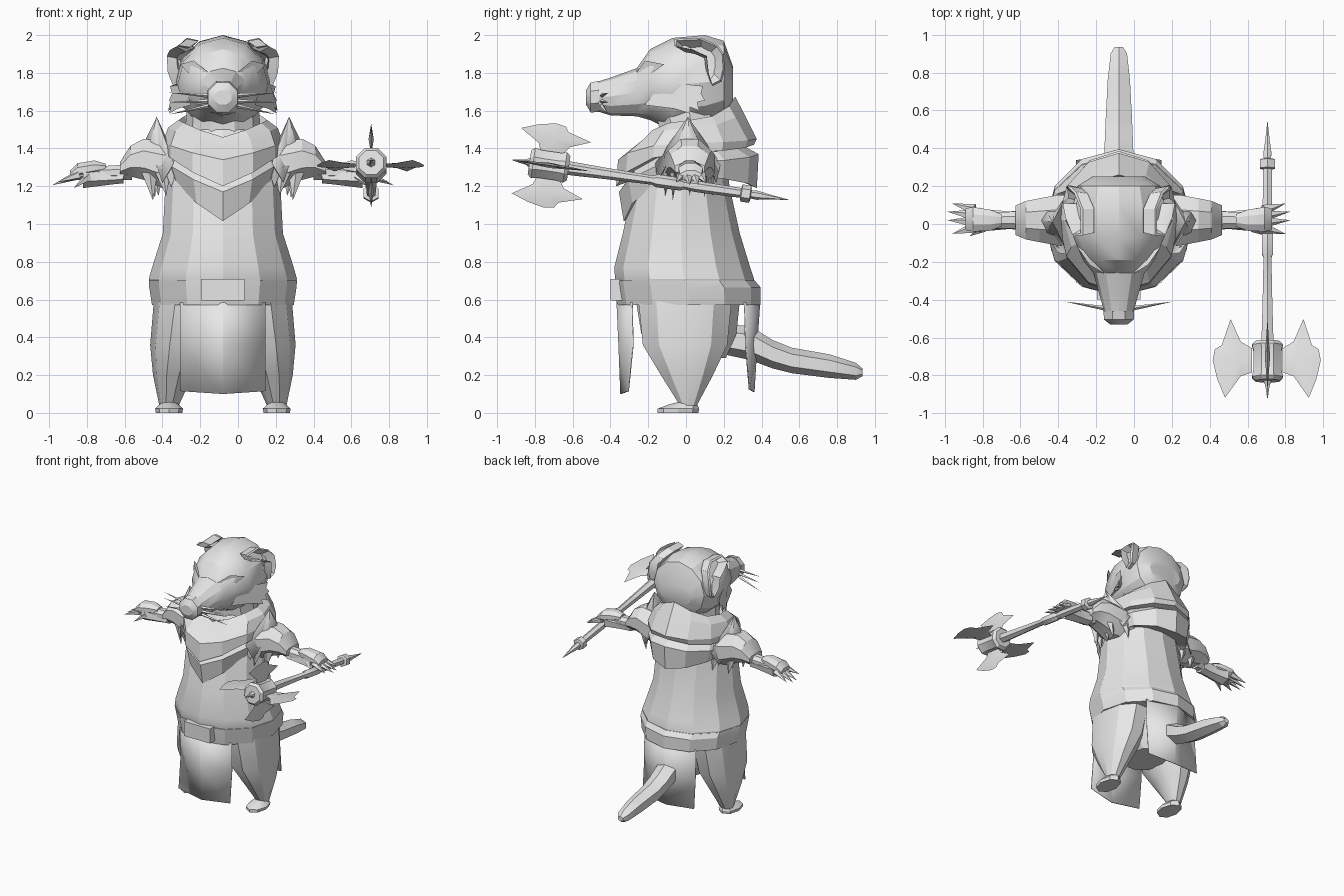
import bpy, bmesh, math
from mathutils import Vector

CX = -0.08  # mirror line of the figure
grey = bpy.data.materials.new("plain_grey")
grey.diffuse_color = (0.8, 0.8, 0.8, 1)


def make(name, verts, faces, solid=0.0, angle=28):
    me = bpy.data.meshes.new(name)
    me.from_pydata([tuple(v) for v in verts], [], faces)
    bm = bmesh.new()
    bm.from_mesh(me)
    bmesh.ops.recalc_face_normals(bm, faces=bm.faces)
    bm.to_mesh(me)
    bm.free()
    ob = bpy.data.objects.new(name, me)
    bpy.context.collection.objects.link(ob)
    me.materials.append(grey)
    if solid:
        m = ob.modifiers.new("thickness", "SOLIDIFY")
        m.thickness, m.offset = solid, 0
    bpy.ops.object.select_all(action="DESELECT")
    ob.select_set(True)
    bpy.context.view_layer.objects.active = ob
    bpy.ops.object.shade_smooth_by_angle(angle=math.radians(angle))
    return ob


def skin(name, rings, caps=True, **kw):
    n = len(rings[0])
    verts = [v for r in rings for v in r]
    faces = [(i*n + j, i*n + (j+1) % n, (i+1)*n + (j+1) % n, (i+1)*n + j)
             for i in range(len(rings)-1) for j in range(n)]
    if caps:
        faces += [tuple(range(n)), tuple(range(len(verts)-n, len(verts)))]
    return make(name, verts, faces, **kw)


def ring(c, p, q, n, turn=0.0):
    c, p, q = Vector(c), Vector(p), Vector(q)
    return [c + p*math.cos(a) + q*math.sin(a)
            for a in (turn + 2*math.pi*k/n for k in range(n))]


def loft_z(name, rows, n=12, turn=0.0, **kw):
    # rows: z, x centre, half width, front y, back y
    return skin(name, [ring((x, (f+b)/2, z), (w, 0, 0), (0, (b-f)/2, 0), n, turn)
                       for z, x, w, f, b in rows], **kw)


def loft_y(name, rows, x=CX, n=10, turn=math.pi/2, **kw):
    # rows: y, bottom z, top z, half width
    return skin(name, [ring((x, y, (lo+hi)/2), (w, 0, 0), (0, 0, (hi-lo)/2), n, turn)
                       for y, lo, hi, w in rows], **kw)


def loft_x(name, rows, s, n=8, **kw):
    # rows: distance from mirror line, y centre, half depth, bottom z, top z
    return skin(name, [ring((CX + s*u, y, (lo+hi)/2), (0, d, 0), (0, 0, (hi-lo)/2), n, math.pi/8)
                       for u, y, d, lo, hi in rows], **kw)


def spike(name, a, b, r, n=4, flat=1.0):
    a, b = Vector(a), Vector(b)
    d = (b-a).normalized()
    p = d.cross(Vector((0, 0, 1)) if abs(d.z) < 0.9 else Vector((0, 1, 0))).normalized()
    base = ring(a, p*r, d.cross(p)*r*flat, n)
    return make(name, base + [b], [(i, (i+1) % n, n) for i in range(n)] + [tuple(range(n))])


# Tunic, belt and buckle
loft_z("tunic", [(0.58, CX, .36, -.355, .37), (0.71, CX, .392, -.375, .36), (0.77, CX, .375, -.38, .34),
                 (0.95, CX, .318, -.335, .285), (1.2, CX, .305, -.28, .23), (1.42, CX, .25, -.20, .21),
                 (1.5, CX, .18, -.15, .18)], angle=20)
loft_z("belt", [(0.57, CX, .375, -.365, .395), (0.665, CX, .39, -.38, .395), (0.70, CX, .392, -.382, .365)], angle=20)
bk = [(CX+a, y, z) for y in (-.40, -.33) for a, z in ((-.115, .595), (.115, .595), (.115, .71), (-.115, .71))]
make("buckle", bk, [(0, 1, 2, 3), (4, 5, 6, 7), (0, 1, 5, 4), (1, 2, 6, 5), (2, 3, 7, 6), (3, 0, 4, 7)])

# Hanging cloth panels, front and back
for name, rows in (("front_cloth", ((.585, -.365, -.285), (.36, -.355, -.28), (.1, -.345, -.305))),
                   ("back_cloth", ((.585, .39, .31), (.36, .375, .315), (.11, .36, .335)))):
    v = [(CX + u, mid if u == 0 else side, z + (.015 if u and z < .2 else 0))
         for z, mid, side in rows for u in (-.225, 0, .225)]
    make(name, v, [(r*3+c, r*3+c+1, r*3+c+4, r*3+c+3) for r in range(2) for c in range(2)], solid=.006, angle=10)

# Hips and tail
loft_z("hips", [(.6, CX, .33, -.28, .30), (.42, CX, .27, -.25, .28), (.29, CX, .14, -.14, .22)], n=10)
loft_y("tail", [(.2, .31, .47, .07), (.34, .28, .46, .09), (.46, .235, .385, .085), (.56, .21, .345, .08),
                (.76, .185, .31, .068), (.9, .175, .265, .05), (.935, .195, .235, .025)], n=6)

for s, side in ((-1, "right"), (1, "left")):
    def P(u, y, z):
        return (CX + s*u, y, z)

    # Legs and feet
    loft_z(side + "_leg", [(.6, CX+s*.20, .165, -.265, .255), (.36, CX+s*.235, .15, -.24, .23),
                           (.2, CX+s*.265, .105, -.14, .15), (.04, CX+s*.285, .052, -.035, .06)], n=10)
    loft_z(side + "_foot", [(0, CX+s*.285, .07, -.15, .065), (.022, CX+s*.285, .074, -.15, .07),
                            (.045, CX+s*.285, .05, -.09, .06), (.06, CX+s*.285, .035, -.03, .05)], n=8)

    # Sleeve, forearm and bracer
    loft_x(side + "_sleeve", [(.18, .02, .14, 1.18, 1.42), (.32, .02, .145, 1.18, 1.45), (.42, .02, .125, 1.225, 1.46),
                              (.49, .02, .11, 1.245, 1.42), (.545, .02, .085, 1.255, 1.33), (.545, .02, .05, 1.27, 1.31)],
           s, angle=20)
    loft_x(side + "_forearm", [(.48, .02, .05, 1.23, 1.32), (.78, .02, .045, 1.23, 1.30)], s)
    loft_x(side + "_bracer", [(.525, .02, .055, 1.215, 1.29), (.58, .02, .05, 1.21, 1.285), (.70, .02, .062, 1.195, 1.30),
                              (.74, .02, .072, 1.19, 1.31)], s, n=6)
    # Hand and clawed fingers
    loft_x(side + "_palm", [(.62, .02, .035, 1.28, 1.32), (.68, .02, .06, 1.255, 1.34), (.77, .025, .07, 1.24, 1.325),
                            (.81, .025, .062, 1.225, 1.285)], s)
    for y0, u1, y1, z1 in ((.075, .88, .108, 1.215), (.045, .905, .065, 1.205), (.01, .905, .02, 1.205),
                           (-.02, .88, -.052, 1.22)):
        spike(side + "_finger", P(.765, y0, 1.26), P(u1, y1, z1), .032, 5, .8)
    spike(side + "_thumb", P(.71, -.02, 1.25), P(.79, -.065, 1.19), .025, 5)

    # Pointed shoulder flap
    rim = [P(.26, -.16, 1.32), P(.32, -.15, 1.22), P(.355, -.10, 1.32), P(.40, -.07, 1.36),
           P(.41, .02, 1.44), P(.40, .10, 1.36), P(.355, .12, 1.32), P(.32, .16, 1.22), P(.26, .18, 1.32)]
    make(side + "_shoulder_flap", rim + [P(.35, .01, 1.565), P(.26, .01, 1.36)],
         [(i, i+1, 9) for i in range(8)] + [(0, 9, 10), (8, 9, 10)], solid=.006, angle=15)
    for u, y, z in ((.245, -.13, 1.13), (.30, -.11, 1.15), (.37, -.07, 1.125), (.34, .02, 1.15),
                    (.25, .14, 1.15), (.36, .1, 1.14)):
        spike(side + "_fur_tuft", P(u+.02, y*.9, 1.30), P(u, y, z), .05, 4, .5)

    # Ear: rim hugging the side of the head, leaning in at the top
    outline = [(-.065, 1.945, .235), (-.06, 1.98, .19), (.08, 1.985, .19), (.17, 1.945, .225), (.20, 1.90, .255),
               (.205, 1.82, .265), (.19, 1.755, .26), (.14, 1.73, .255), (.12, 1.80, .28), (.11, 1.89, .285), (.03, 1.925, .27)]
    skin(side + "_ear", [[P(u + du, .08+(y-.08)*k, 1.86+(z-1.86)*k) for y, z, u in outline]
                         for du, k in ((-.06, .9), (0, 1), (.012, .93), (-.04, .6))])
    # Cheek fur and brow
    cheek = [(.17, -.22, 1.63), (.24, -.06, 1.61), (.285, .02, 1.585), (.275, .02, 1.62), (.29, .07, 1.60), (.28, .06, 1.645),
             (.285, .10, 1.655), (.27, .08, 1.69), (.28, .09, 1.73), (.25, .0, 1.74), (.2, -.12, 1.75)]
    loop = [P(*c) for c in cheek]
    m = len(loop)
    make(side + "_cheek_fur", loop + [P(.19, .0, 1.66)], [(i, (i+1) % m, m) for i in range(m)] + [tuple(range(m))])
    make(side + "_brow", [P(.08, -.262, 1.805), P(.155, -.215, 1.865), P(.225, -.115, 1.845), P(.185, -.18, 1.80),
                          P(.12, -.18, 1.83)], [(0, 1, 2, 3), (0, 1, 4), (1, 2, 4), (2, 3, 4), (3, 0, 4)])
    # Whiskers
    for z0, z1 in ((1.68, 1.695), (1.65, 1.645), (1.625, 1.58)):
        spike(side + "_whisker", P(.075, -.445, z0), P(.285, -.41, z1), .012, 4)

# Head, nose and neck
loft_z("neck", [(1.38, CX, .2, -.16, .22), (1.5, CX, .2, -.15, .21), (1.62, CX, .19, -.17, .2)], n=10)
loft_y("head", [(-.48, 1.6, 1.75, .075), (-.40, 1.575, 1.775, .095), (-.26, 1.57, 1.825, .135), (-.19, 1.55, 1.925, .19),
                (-.07, 1.49, 1.985, .24), (.1, 1.5, 2.0, .25), (.2, 1.55, 1.97, .22), (.25, 1.65, 1.83, .14)], n=12)
loft_y("nose", [(-.53, 1.63, 1.71, .05), (-.505, 1.585, 1.755, .085), (-.46, 1.585, 1.765, .088)], n=8, turn=math.pi/8)


# Layered scarf with a point in front and a raised back
def scarf_ring(w, yf, yb, z_side, zf, zb):
    pts = []
    for k in range(12):
        a = 2*math.pi*k/12
        sx, cy = math.sin(a), math.cos(a)
        end, zz = (yf, zf) if cy > 0 else (yb, zb)
        pts.append((CX + w*sx, .02 + (end-.02)*abs(cy), zz + (z_side-zz)*abs(sx)**1.3))
    return pts


skin("scarf", [scarf_ring(*r) for r in (
    (.19, -.17, .20, 1.49, 1.45, 1.52), (.235, -.21, .26, 1.55, 1.46, 1.675), (.29, -.26, .30, 1.51, 1.41, 1.60),
    (.32, -.36, .375, 1.43, 1.34, 1.45), (.32, -.37, .36, 1.38, 1.20, 1.42), (.285, -.315, .31, 1.38, 1.22, 1.41),
    (.31, -.355, .385, 1.33, 1.17, 1.37), (.28, -.33, .375, 1.25, 1.015, 1.19), (.22, -.26, .22, 1.28, 1.05, 1.26))],
    caps=False, angle=15)

# Axe: shaft, block, four blades and end spikes
AX = Vector((.705, -.72, 1.31))
D = Vector((0, -1.46, .21)).normalized()
X, UP = Vector((1, 0, 0)), Vector((0, .21, 1.46)).normalized()


def axe_loft(name, rows, n=8):
    return skin(name, [ring(AX + D*t, X*r, UP*r, n, math.pi/n) for t, r in rows])


axe_loft("axe_shaft", [(.1, .03), (-.12, .036), (-.3, .03), (-.55, .024), (-.57, .034), (-.7, .034), (-.72, .024),
                       (-.78, .03), (-1.03, .026)], 6)
axe_loft("axe_block", [(.11, .07), (.09, .088), (.05, .08), (-.05, .08), (-.08, .088), (-.10, .07)])
axe_loft("axe_front_spike", [(.1, .03), (.13, .014), (.2, .002)], 6)
axe_loft("axe_pommel", [(-1.02, .03), (-1.025, .046), (-1.07, .046), (-1.075, .03)], 6)
axe_loft("axe_rear_spike", [(-1.07, .022), (-1.11, .024), (-1.17, .014), (-1.275, .001)], 6)
shape = [(.065, .07), (.085, .12), (.2, .19), (.1, .225), (0, .245), (-.06, .235), (-.08, .205), (-.22, .165),
         (-.10, .12), (-.065, .07)]
for out, size, nrm in ((X, 1.15, UP), (-X, 1.18, UP), (UP, .92, X), (-UP, .92, X)):
    edge = [AX + D*(a if out.x else a*.9) + out*h*size for a, h in shape]
    rim_n = len(edge)
    ridge = [AX + out*.14 + nrm*.014*k for k in (1, -1)]
    make("axe_blade", edge + ridge,
         [f for k in (0, 1) for f in ((i, (i+1) % rim_n, rim_n + k) for i in range(rim_n))])
